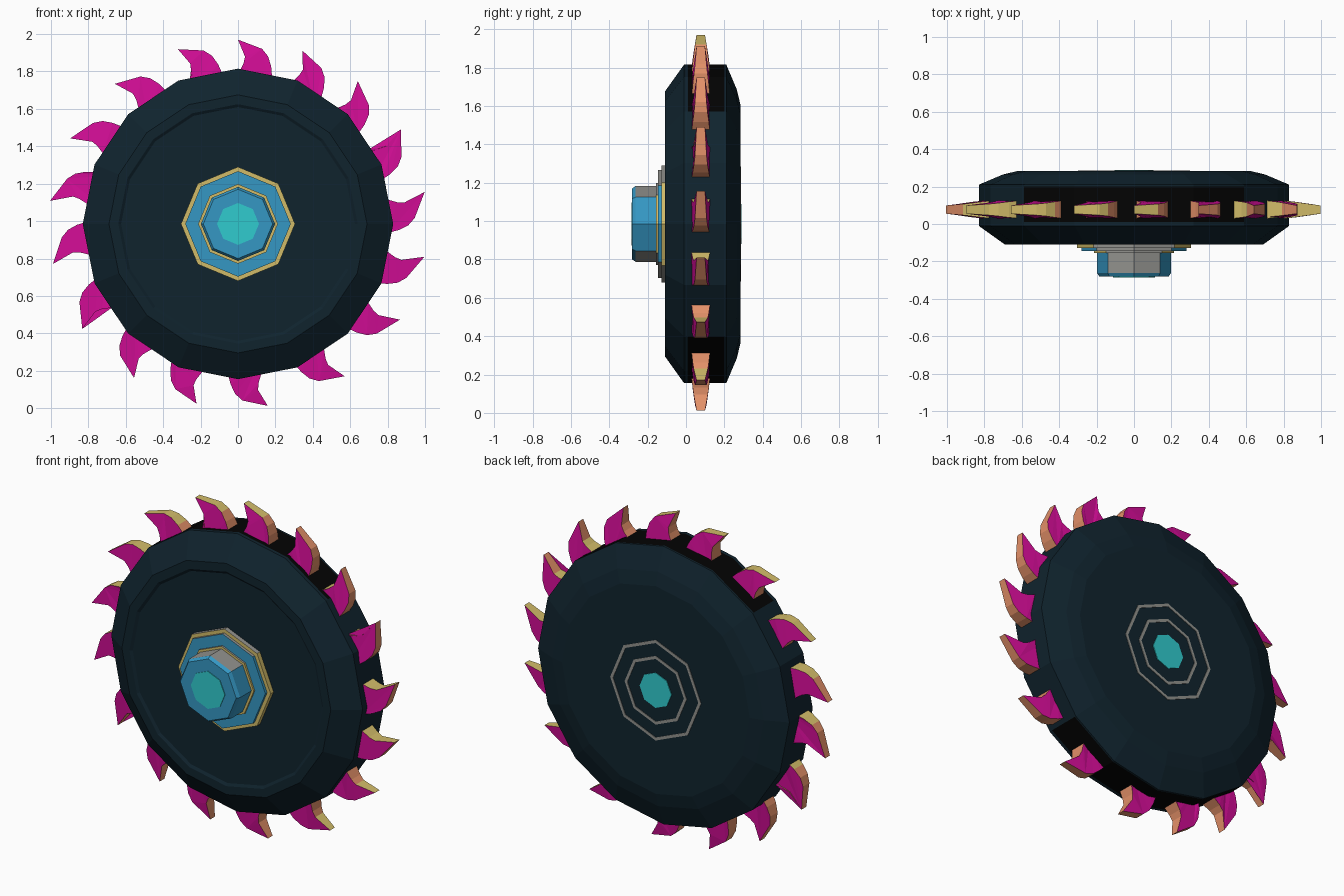
import bpy, bmesh, math
from mathutils import Vector

if "Cube" in bpy.data.objects:
    bpy.data.objects.remove(bpy.data.objects["Cube"])

ZC = 0.985  # wheel centre height


def mat(name, rgb):
    m = bpy.data.materials.new(name)
    m.diffuse_color = (*rgb, 1)
    m.use_nodes = True
    m.node_tree.nodes["Principled BSDF"].inputs["Base Color"].default_value = m.diffuse_color
    return m


TEAL = mat("dark_teal", (0.005, 0.017, 0.027))
BLACK = mat("black", (0.001, 0.001, 0.001))
MAGENTA = mat("magenta", (0.66, 0.004, 0.31))
ORANGE = mat("orange", (0.77, 0.28, 0.14))
YELLOW = mat("tan_yellow", (0.64, 0.50, 0.14))
BLUE = mat("blue", (0.035, 0.31, 0.55))
GREY = mat("grey", (0.29, 0.29, 0.27))
CYAN = mat("cyan", (0.03, 0.60, 0.62))


def polar(deg, r, y):
    a = math.radians(deg)  # clockwise from the top, seen from the front
    return Vector((r * math.sin(a), y, ZC + r * math.cos(a)))


def finish(name, bm, mats, rule):
    bmesh.ops.recalc_face_normals(bm, faces=bm.faces)
    bm.normal_update()
    for f in bm.faces:
        f.material_index = rule(f)
    me = bpy.data.meshes.new(name)
    bm.to_mesh(me)
    bm.free()
    for m in mats:
        me.materials.append(m)
    ob = bpy.data.objects.new(name, me)
    bpy.context.collection.objects.link(ob)
    return ob


def turned(name, profile, n, mats, rule=lambda f: 0, closed=False):
    """Spin a (radius, y) profile round the axle with n flat sides."""
    bm = bmesh.new()
    rings = [[bm.verts.new(polar(360 * i / n, r, y)) for i in range(n)]
             for r, y in profile]
    pairs = list(zip(rings, rings[1:]))
    if closed:
        pairs.append((rings[-1], rings[0]))
    else:
        bm.faces.new(rings[0])
        bm.faces.new(rings[-1])
    for a, b in pairs:
        for i in range(n):
            j = (i + 1) % n
            bm.faces.new((a[i], a[j], b[j], b[i]))
    return finish(name, bm, mats, rule)


def upright(f):
    return 1 if abs(f.normal.z) > 0.7 else 0


# wheel body: chamfered disc with a shallow front panel, black tread top and bottom
turned("wheel_body",
       [(0.625, -0.100), (0.64, -0.11), (0.69, -0.11), (0.83, -0.01), (0.83, 0.01),
        (0.83, 0.20), (0.83, 0.21), (0.70, 0.265), (0.62, 0.284)],
       16, [TEAL, BLACK],
       lambda f: 1 if abs(f.normal.z) > 0.7 and 0.02 < f.calc_center_median().y < 0.2 else 0)

# hooked teeth: (degrees behind tip, radius), flared thinner towards the tip
TOOTH = [(0, 1.0), (2.4, 0.895), (2.0, 0.86), (0.6, 0.815), (0.6, 0.74),
         (13.5, 0.74), (13.2, 0.80), (11.9, 0.86), (10.2, 0.91), (7.8, 0.945)]
ANGLES = [0, 20.4, 40, 59.9, 80.3, 100, 120.6, 145, 170.7, 193, 214, 236, 257.8,
          277, 297, 318.7, 341]


def tooth_rule(f):
    if abs(f.normal.y) > 0.6:
        return 0
    return 2 if f.normal.z > 0.75 else 1


for k, ang in enumerate(ANGLES):
    bm = bmesh.new()
    tip = 0.985 + 0.028 * math.sin(math.radians(ang)) ** 2
    sides = []
    for s in (-1, 1):
        side = []
        for d, r in TOOTH:
            half = 0.022 + 0.026 * min(1, (1.0 - r) / 0.18)
            side.append(bm.verts.new(polar(ang + d, r * (tip if r == 1.0 else 1), 0.077 + s * half)))
        sides.append(side)
        bm.faces.new(side)
    n = len(TOOTH)
    for i in range(n):
        j = (i + 1) % n
        bm.faces.new((sides[0][i], sides[0][j], sides[1][j], sides[1][i]))
    bmesh.ops.triangulate(bm, faces=[f for f in bm.faces if len(f.verts) > 4])
    finish(f"tooth_{k + 1}", bm, [MAGENTA, ORANGE, YELLOW], tooth_rule)

# hub plate and nut
turned("hub_flange", [(0.305, -0.09), (0.305, -0.128)], 8, [YELLOW, GREY], upright)
turned("hub_plate", [(0.282, -0.12), (0.282, -0.145)], 8, [BLUE, GREY], upright)
turned("nut_washer", [(0.213, -0.14), (0.213, -0.156)], 8, [YELLOW, GREY], upright)
turned("hub_nut", [(0.198, -0.15), (0.198, -0.262), (0.185, -0.281)], 8, [BLUE, GREY],
       lambda f: upright(f) if f.calc_center_median().y > -0.25 else 0)
turned("axle_front", [(0.112, -0.27), (0.112, -0.285)], 8, [CYAN])

# flush rings and axle end on the back
for name, r in (("back_ring_outer", 0.30), ("back_ring_inner", 0.205)):
    turned(name, [(r, 0.28), (r, 0.287), (r - 0.018, 0.287), (r - 0.018, 0.28)], 8,
           [GREY], closed=True)
turned("axle_back", [(0.105, 0.28), (0.105, 0.288)], 8, [CYAN])
